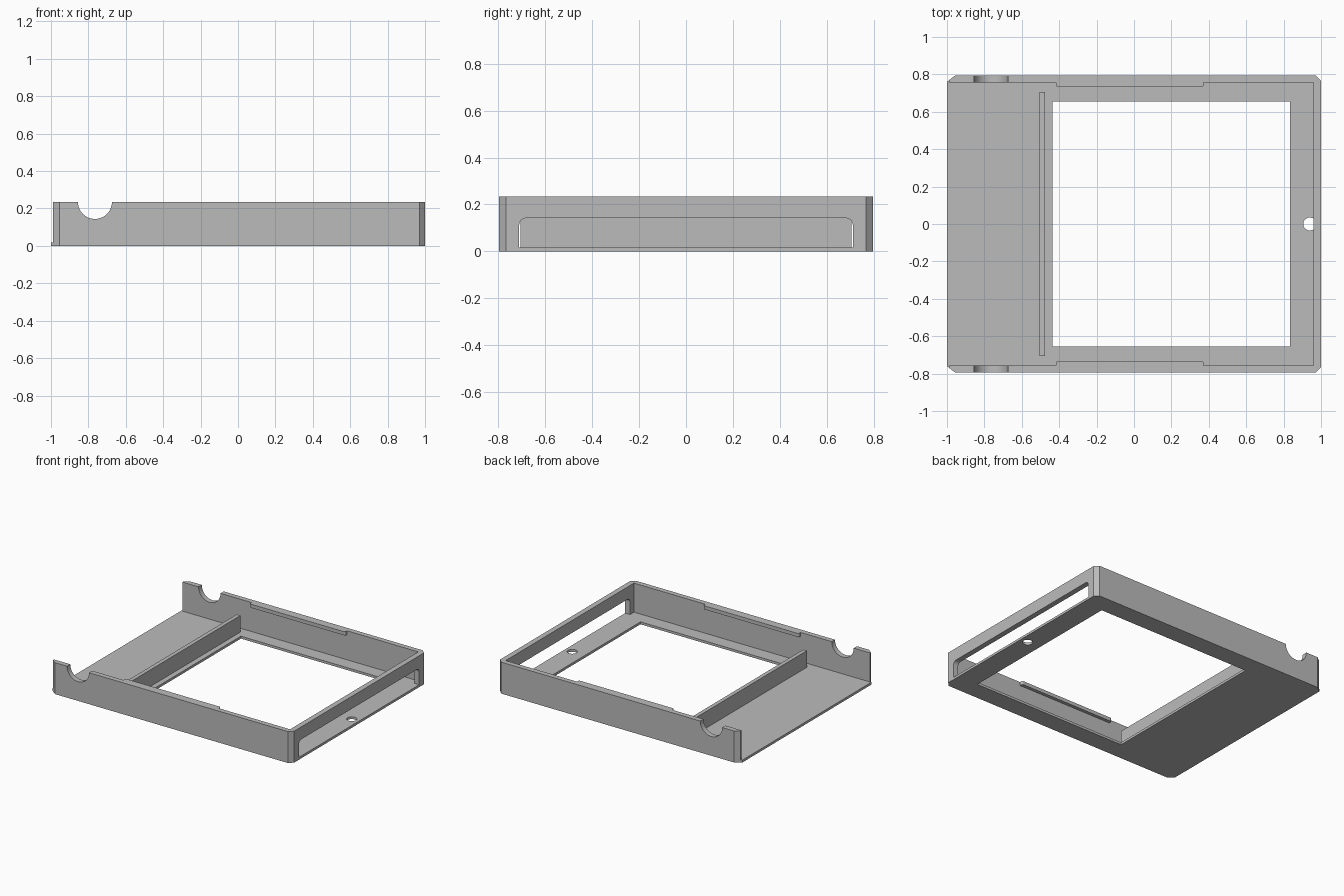
import bpy, bmesh, math
from mathutils import Vector

cube = bpy.data.objects.get("Cube")
if cube:
    bpy.data.objects.remove(cube, do_unlink=True)

grey = bpy.data.materials.new("plain grey")
grey.use_nodes = True
grey.diffuse_color = (0.5, 0.5, 0.5, 1)
grey.node_tree.nodes["Principled BSDF"].inputs["Base Color"].default_value = (0.5, 0.5, 0.5, 1)

HALF_Y, FLOOR, TOP = 0.795, 0.018, 0.235
INNER_Y, INNER_X = 0.757, 0.96


def prism(name, outline, lo, hi, axis="z"):
    """Extrude a 2D outline along one axis from lo to hi."""
    place = {"x": lambda a, b, h: (h, a, b),
             "y": lambda a, b, h: (a, h, b),
             "z": lambda a, b, h: (a, b, h)}[axis]
    bm = bmesh.new()
    face = bm.faces.new([bm.verts.new(place(a, b, lo)) for a, b in outline])
    ext = bmesh.ops.extrude_face_region(bm, geom=[face])
    shift = Vector(place(0, 0, hi - lo))
    bmesh.ops.translate(bm, vec=shift, verts=[v for v in ext["geom"] if isinstance(v, bmesh.types.BMVert)])
    bmesh.ops.recalc_face_normals(bm, faces=bm.faces)
    mesh = bpy.data.meshes.new(name)
    bm.to_mesh(mesh)
    bm.free()
    obj = bpy.data.objects.new(name, mesh)
    bpy.context.collection.objects.link(obj)
    mesh.materials.append(grey)
    return obj


def rect(a0, a1, b0, b1):
    return [(a0, b0), (a1, b0), (a1, b1), (a0, b1)]


def arc(ca, cb, r, start, end, n=8):
    angles = [math.radians(start + (end - start) * i / n) for i in range(n + 1)]
    return [(ca + r * math.cos(t), cb + r * math.sin(t)) for t in angles]


def mirrored(half):
    """Close an outline from its +y half, listed from one end to the other."""
    return half + [(x, -y) for x, y in reversed(half)]


def cut(obj, cutter):
    mod = obj.modifiers.new("cut", "BOOLEAN")
    mod.operation, mod.solver, mod.object = "DIFFERENCE", "EXACT", cutter
    bpy.context.view_layer.objects.active = obj
    bpy.ops.object.modifier_apply(modifier=mod.name)
    bpy.data.objects.remove(cutter, do_unlink=True)


# Floor plate with clipped corners, large window and small round hole
floor = prism("floor_plate", mirrored([(-1, 0.76), (-0.955, HALF_Y), (0.97, HALF_Y), (1, 0.765)]), 0, FLOOR)
cut(floor, prism("window_cutter", rect(-0.435, 0.835, -0.655, 0.655), -0.1, 0.1))
cut(floor, prism("hole_cutter", arc(0.94, 0, 0.035, 0, 360, 32)[:-1], -0.1, 0.1))

# Three-sided wall, open at the -x end
walls = prism("side_walls", mirrored([(INNER_X, INNER_Y), (-0.99, INNER_Y), (-0.99, 0.768),
                                      (-0.955, HALF_Y), (0.97, HALF_Y), (1, 0.765)]), FLOOR, TOP)

# Round notches through both long walls
cut(walls, prism("notch_cutter", arc(-0.765, TOP, 0.091, 0, 360, 48)[:-1], -1, 1, "y"))

# Wide slot through the end wall, rounded at the top
slot = [(-0.71, 0), (0.71, 0)] + arc(0.68, 0.112, 0.03, 0, 90) + arc(-0.68, 0.112, 0.03, 90, 180)
cut(walls, prism("slot_cutter", slot, 0.9, 1.1, "x"))

# Cross rib beside the window
prism("cross_rib", rect(-0.505, -0.475, -0.705, 0.705), FLOOR, 0.142)

# Retaining lips along the inside top of the long walls
for side, label in ((1, "back"), (-1, "front")):
    lip = arc(-0.405, 0.745, 0.012, 180, 270, 4) + arc(0.36, 0.745, 0.012, 270, 360, 4)
    lip = [(-0.417, INNER_Y)] + lip + [(0.372, INNER_Y)]
    prism(label + "_lip", [(x, y * side) for x, y in lip], 0.208, TOP)
